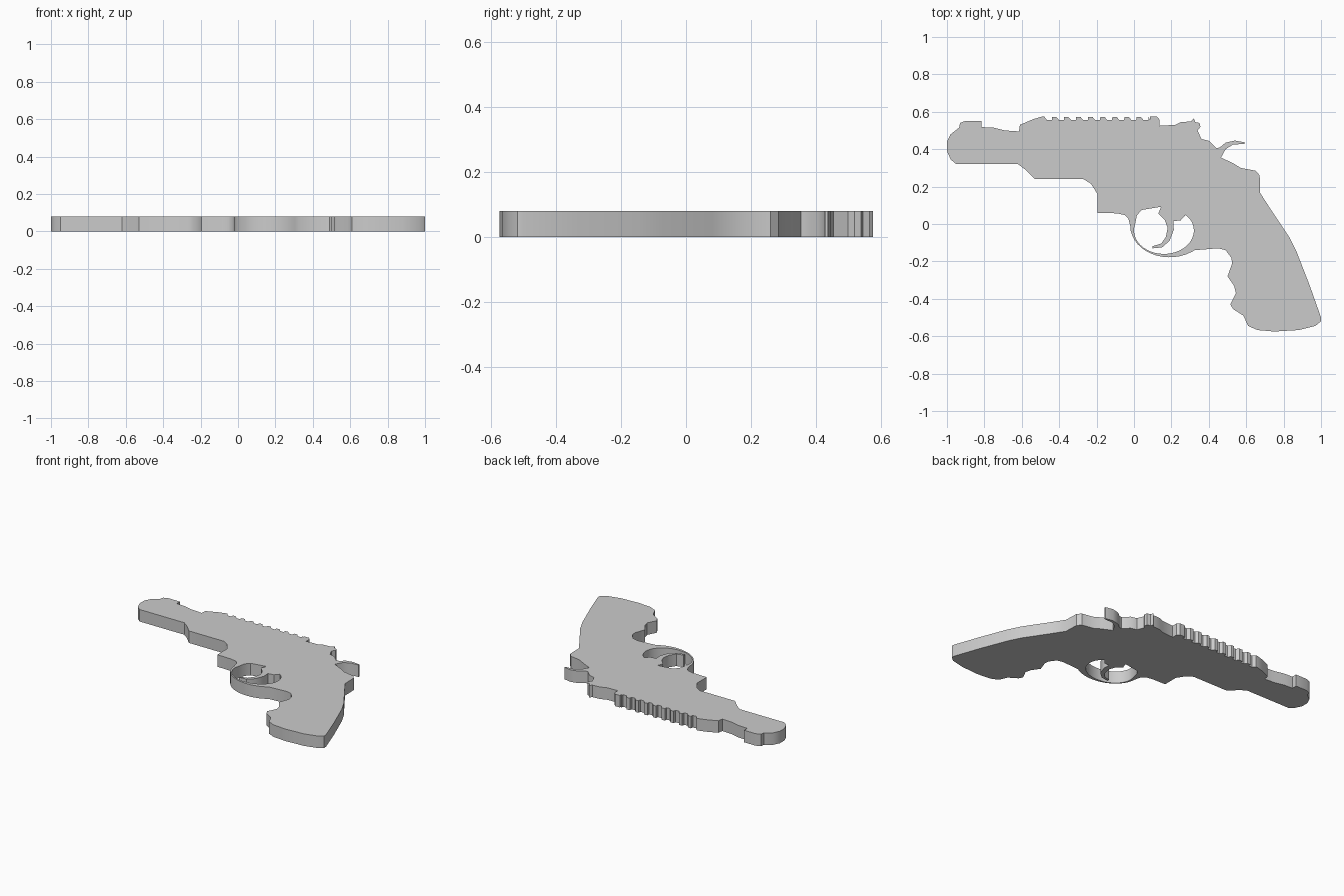
import bpy
from math import cos, sin, radians

if "Cube" in bpy.data.objects:
    bpy.data.objects.remove(bpy.data.objects["Cube"])

THICK = 0.08


def arc(cx, cy, rx, ry, a0, a1, n):
    """Points along part of an ellipse, angles in degrees."""
    return [(cx + rx * cos(radians(a0 + (a1 - a0) * i / n)),
             cy + ry * sin(radians(a0 + (a1 - a0) * i / n))) for i in range(n + 1)]


def plate(name, loops):
    """Extruded flat plate; loops after the first are holes."""
    cu = bpy.data.curves.new(name, 'CURVE')
    cu.dimensions = '2D'
    cu.fill_mode = 'BOTH'
    cu.extrude = THICK / 2
    for pts in loops:
        sp = cu.splines.new('POLY')
        sp.points.add(len(pts) - 1)
        for p, (x, y) in zip(sp.points, pts):
            p.co = (x, y, THICK / 2, 1)
        sp.use_cyclic_u = True
    ob = bpy.data.objects.new(name, cu)
    ob.location.z = THICK / 2
    bpy.context.collection.objects.link(ob)
    bpy.context.view_layer.objects.active = ob
    ob.select_set(True)
    bpy.ops.object.convert(target='MESH')
    ob = bpy.context.object
    # weld caps to walls and rest the plate on the floor
    bpy.ops.object.mode_set(mode='EDIT')
    bpy.ops.mesh.select_all(action='SELECT')
    bpy.ops.mesh.remove_doubles(threshold=0.0005)
    bpy.ops.mesh.normals_make_consistent(inside=False)
    bpy.ops.object.mode_set(mode='OBJECT')
    low = min(v.co.z for v in ob.data.vertices)
    for v in ob.data.vertices:
        v.co.z -= low
    ob.location.z = 0
    bpy.ops.object.shade_smooth_by_angle(angle=radians(35))
    return ob


# front end and raised sight
front = [(-.95, .32), (-.98, .345), (-1, .39), (-1, .44), (-.98, .48), (-.935, .515),
         (-.93, .54), (-.9, .552), (-.815, .552), (-.815, .518), (-.75, .515),
         (-.69, .5), (-.615, .495), (-.61, .53), (-.54, .56), (-.49, .575)]

# notched top rail
rail = []
for i in range(9):
    x = -.48 + i * .0645
    rail += [(x, .573 if i else .575), (x + .015, .555), (x + .04, .555), (x + .042, .573)]
rail += [(.085, .557), (.085, .575), (.12, .576), (.135, .56), (.135, .525)]

# rear sight and curled spur
rear = [(.22, .53), (.25, .545), (.305, .548), (.32, .565), (.328, .545), (.35, .54),
        (.355, .52), (.34, .5), (.36, .455), (.4, .445), (.44, .405), (.46, .41),
        (.49, .435), (.54, .446), (.59, .437), (.59, .428), (.53, .425), (.49, .4),
        (.465, .355)]

# handle with finger grooves
grip = [(.53, .325), (.57, .3), (.65, .285), (.672, .26), (.675, .165), (.73, .08),
        (.83, -.07), (.87, -.15), (.94, -.33), (1, -.5), (1, -.52), (.97, -.545),
        (.88, -.567), (.75, -.575), (.66, -.567), (.61, -.545), (.585, -.49),
        (.53, -.455), (.515, -.43), (.545, -.37), (.535, -.33), (.5, -.28),
        (.525, -.21), (.52, -.18), (.49, -.14), (.45, -.13), (.325, -.14)]

# outer ring, then stepped underside back to the front
guard = arc(.19, -.01, .21, .168, 303, 180, 14)
under = [(-.03, .03), (-.05, .048), (-.09, .057), (-.195, .06), (-.195, .16),
         (-.23, .215), (-.27, .24), (-.53, .24), (-.58, .29), (-.62, .32)]

# opening inside the ring, wrapped around the curved lever
opening = arc(.16, -.035, .16, .125, 165, 390, 26)
lever = [(.275, .048), (.25, .02), (.21, .015), (.213, -.03), (.19, -.09), (.15, -.125),
         (.1, -.13), (.1, -.118), (.145, -.105), (.17, -.07), (.18, -.02), (.165, .02),
         (.13, .055), (.145, .092), (.1, .085), (.04, .075), (.015, .045)]

plate("toy_silhouette_plate", [front + rail + rear + grip + guard + under, opening + lever])
